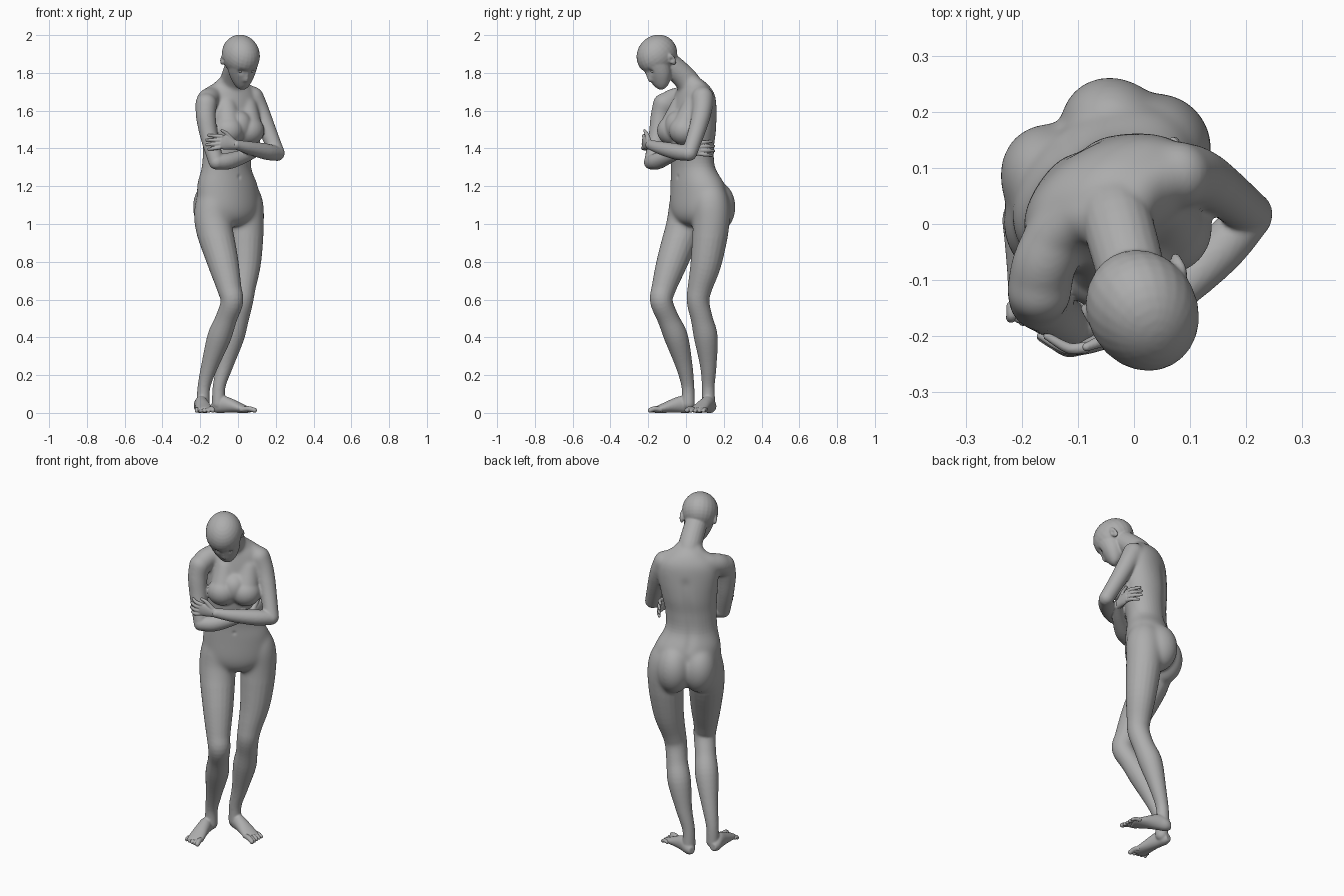
import bpy, bmesh, math
from mathutils import Vector as V, Matrix

if "Cube" in bpy.data.objects:
    bpy.data.objects.remove(bpy.data.objects["Cube"])

skin = bpy.data.materials.new("plain_grey")
skin.diffuse_color = (0.42, 0.42, 0.42, 1)
skin.use_nodes = True
skin.node_tree.nodes["Principled BSDF"].inputs["Base Color"].default_value = skin.diffuse_color
UP = V((0, 0, 1))


def spline(keys, steps=5):
    """Catmull-Rom interpolation of equal-length number rows."""
    out = []
    for i in range(len(keys) - 1):
        p0, p1, p2 = keys[max(i - 1, 0)], keys[i], keys[i + 1]
        p3 = keys[min(i + 2, len(keys) - 1)]
        for s in range(steps):
            t = s / steps
            out.append([0.5 * (2 * b + (c - a) * t + (2 * a - 5 * b + 4 * c - d) * t * t
                        + (3 * b - a - 3 * c + d) * t ** 3)
                        for a, b, c, d in zip(p0, p1, p2, p3)])
    return out + [list(keys[-1])]


def loft(bm, rings, n=24):
    """Skin rings given as (centre, half axis, half axis) and cap both ends."""
    loops = [[bm.verts.new(c + u * math.cos(2 * math.pi * i / n) + w * math.sin(2 * math.pi * i / n))
              for i in range(n)] for c, u, w in rings]
    for a, b in zip(loops, loops[1:]):
        for i in range(n):
            bm.faces.new((a[i], a[(i + 1) % n], b[(i + 1) % n], b[i]))
    bm.faces.new(loops[0][::-1])
    bm.faces.new(loops[-1])


def ball(bm, centre, size, rot=None):
    m = Matrix.Translation(centre) @ (rot or Matrix()) @ Matrix.Diagonal((*size, 1))
    bmesh.ops.create_uvsphere(bm, u_segments=24, v_segments=16, radius=1, matrix=m)


def limb(bm, keys, n=20):
    """Round tube with ball ends along rows of x, y, z, radius."""
    rows = spline(keys)
    pts = [V(r[:3]) for r in rows]
    tang = [(pts[min(i + 1, len(pts) - 1)] - pts[max(i - 1, 0)]).normalized() for i in range(len(pts))]
    u, rings = tang[0].orthogonal().normalized(), []
    for i, (p, t) in enumerate(zip(pts, tang)):
        if i:
            u = tang[i - 1].rotation_difference(t) @ u
        rings.append((p, u * rows[i][3], t.cross(u) * rows[i][3]))
    loft(bm, rings, n)
    for k in (0, -1):
        ball(bm, pts[k], [rows[k][3]] * 3)


def bake(ob):
    dg = bpy.context.evaluated_depsgraph_get()
    me = bpy.data.meshes.new_from_object(ob.evaluated_get(dg))
    ob.modifiers.clear()
    ob.data = me
    me.materials.clear()
    me.materials.append(skin)
    me.polygons.foreach_set("use_smooth", [True] * len(me.polygons))


def finish(bm, name, voxel, smooth):
    """Fuse the overlapping volumes into one smooth skin."""
    bmesh.ops.recalc_face_normals(bm, faces=bm.faces)
    raw = bpy.data.meshes.new(name)
    bm.to_mesh(raw)
    bm.free()
    ob = bpy.data.objects.new(name, raw)
    bpy.context.collection.objects.link(ob)
    rm = ob.modifiers.new("fuse", 'REMESH')
    rm.mode, rm.voxel_size = 'VOXEL', voxel
    sm = ob.modifiers.new("soften", 'SMOOTH')
    sm.factor, sm.iterations = 0.5, smooth
    bake(ob)
    return ob


def soften(ob, low, high, iterations):
    """Blend the joins in a band of heights, fading out at its ends."""
    vg = ob.vertex_groups.new(name="band")
    for v in ob.data.vertices:
        w = min((v.co.z - low) / .04, (high - v.co.z) / .04, 1)
        if w > 0:
            vg.add([v.index], w, 'REPLACE')
    sm = ob.modifiers.new("blend", 'SMOOTH')
    sm.factor, sm.iterations, sm.vertex_group = 0.5, iterations, "band"
    bake(ob)
    ob.vertex_groups.clear()


body = bmesh.new()

# Torso: x, y, z, half width, half depth, yaw in degrees
torso = [(-.045, .06, .99, .07, .06, 37), (-.045, .062, 1.02, .135, .1, 37),
         (-.047, .062, 1.08, .18, .12, 37), (-.056, .062, 1.2, .177, .125, 36),
         (-.061, .037, 1.3, .14, .106, 33), (-.053, .03, 1.4, .139, .11, 30),
         (-.045, .034, 1.5, .152, .116, 28), (-.042, .043, 1.62, .165, .103, 27),
         (-.04, .047, 1.69, .147, .09, 26), (-.038, .04, 1.74, .095, .07, 25),
         (-.035, .025, 1.77, .055, .05, 25)]
rings = []
for x, y, z, a, b, yaw in spline(torso):
    c, s = math.cos(math.radians(yaw)), math.sin(math.radians(yaw))
    rings.append((V((x, y, z)), V((c, s, 0)) * a, V((-s, c, 0)) * b))
loft(body, rings, 40)

# Buttocks, breasts and breastbone
turn = Matrix.Rotation(math.radians(37), 4, 'Z')
for x, y in ((-.03, .155), (-.136, .072)):
    ball(body, (x, y, 1.09), (.098, .113, .14), turn)
for x, y in ((.057, -.008), (-.05, -.072)):
    ball(body, (x, y, 1.495), (.083, .082, .078), turn)
    limb(body, [(x, y, 1.5, .074), (x - .012, y + .045, 1.62, .058)])
ball(body, (.008, -.045, 1.52), (.07, .065, .08), turn)

# Legs
limb(body, [(-.118, .025, 1.21, .072), (-.125, .012, 1.12, .098), (-.13, -.005, 1.0, .1), (-.08, -.073, .8, .083),
            (-.046, -.118, .66, .065), (-.032, -.13, .59, .06), (-.062, -.095, .5, .057),
            (-.1, -.052, .4, .063), (-.15, -.01, .25, .045), (-.18, .01, .14, .034), (-.185, .012, .05, .035)])
limb(body, [(.01, .11, 1.21, .072), (.033, .128, 1.12, .098), (.04, .133, 1.0, .098), (.04, .107, .8, .083),
            (.028, .073, .66, .065), (.02, .064, .59, .06), (0, .083, .5, .058),
            (-.03, .105, .4, .063), (-.07, .118, .25, .044), (-.1, .118, .14, .034), (-.103, .12, .05, .035)])

toes = bmesh.new()


# Feet with five toes each; inner is the big-toe side
def foot(heel, tip, inner):
    heel, tip = V((*heel, 0)), V((*tip, 0))
    d = (tip - heel).normalized()
    w = UP.cross(d) * inner
    prof = [(.004, .03, .018, .02), (.03, .036, .032, .036), (.07, .045, .035, .045),
            (.12, .038, .039, .037), (.17, .026, .044, .026), (.205, .018, .045, .018), (.222, .014, .04, .013)]
    loft(body, [(heel + d * s + UP * z, w * hw, UP * hh) for s, z, hw, hh in spline(prof)])
    for i in range(5):
        o, r = .031 - .018 * i, .014 if i == 0 else .0105
        end = tip - d * (.012 + .009 * i) + w * o * 1.12
        knee = (heel + d * .2 + w * o).lerp(end, .45) + UP * (r + .008)
        limb(toes, [(*(heel + d * .19 + w * o + UP * .018), r), (*knee, r), (*(end + UP * r), r * .9)], 12)


foot((-.208, .047), (-.166, -.207), 1)
foot((-.142, .143), (.113, .032), -1)

# Arms: upper arm and forearm on each side, right shoulder drawn forward
limb(body, [(-.12, .01, 1.675, .058), (-.158, -.065, 1.66, .058), (-.168, -.112, 1.63, .058)])
limb(body, [(-.168, -.118, 1.635, .058), (-.17, -.135, 1.57, .053), (-.152, -.152, 1.46, .047),
            (-.115, -.18, 1.33, .041)])
limb(body, [(-.113, -.182, 1.328, .041), (-.05, -.15, 1.333, .044), (.035, -.084, 1.36, .036),
            (.1, -.02, 1.385, .026)])
limb(body, [(.078, .088, 1.668, .06), (.113, .085, 1.6, .053), (.155, .06, 1.5, .046), (.207, .018, 1.375, .04)])
limb(body, [(.207, .013, 1.373, .039), (.15, -.05, 1.383, .043), (.06, -.135, 1.403, .035),
            (-.01, -.19, 1.42, .026)])

# Neck and the slopes down to the shoulders
limb(body, [(-.042, .045, 1.69, .07), (-.028, -.002, 1.767, .064), (-.004, -.09, 1.85, .061)])
for x, y in ((.07, .085), (-.14, -.02)):
    limb(body, [(-.03, 0, 1.768, .052), ((x - .04) / 2, y / 2 + .022, 1.71, .052), (x, y, 1.68, .05)])

# Head, in a bowed frame: sideways, forward, crown-ward
yaw, pitch = math.radians(29), math.radians(38)
flat = V((math.sin(yaw), -math.cos(yaw), 0))
fwd = flat * math.cos(pitch) - UP * math.sin(pitch)
crown = flat * math.sin(pitch) + UP * math.cos(pitch)
side = crown.cross(fwd)
mid = V((.015, -.154, 1.894))
tilt = Matrix((side, fwd, crown)).transposed().to_4x4()


def at(s, f, u):
    """Head-space point; the lower face leans a little to one side."""
    return mid + side * (s - .12 * min(u, 0)) + fwd * f + crown * u


ball(body, mid, (.098, .115, .104), tilt)
jaw = [(.02, .03, .087, .081), (-.03, .035, .084, .077), (-.07, .044, .077, .07), (-.105, .055, .065, .061),
       (-.138, .07, .045, .044), (-.158, .079, .024, .025)]
loft(body, [(at(0, f, u), side * a, fwd * b) for u, f, a, b in spline(jaw)])
limb(body, [(*at(0, .104, -.03), .009), (*at(0, .114, -.055), .010), (*at(0, .121, -.076), .012)])
for f, u in ((.111, -.104), (.109, -.116)):
    ball(body, at(0, f, u), (.022, .009, .007), tilt)
for m in (-1, 1):
    ball(body, at(m * .011, .113, -.079), (.009, .01, .008), tilt)
    ball(body, at(m * .09, -.015, -.04), (.011, .02, .034), tilt @ Matrix.Rotation(m * .35, 4, 'Z'))

skin_ob = finish(body, "body", .005, 4)
finish(toes, "toes", .003, 2)
soften(skin_ob, .93, 1.3, 90)
soften(skin_ob, 1.56, 1.8, 50)
soften(skin_ob, 1.4, 1.62, 15)
soften(skin_ob, .06, .98, 8)

# Soft hollows: eye sockets, ears, navel and spine as point, radius, push
dents = [(at(m * .035, .107, -.034), .017, fwd * -.010) for m in (-1, 1)]
dents += [(at(m * .103, -.01, -.04), .011, side * m * -.008) for m in (-1, 1)]
dents.append((V((.012, -.052, 1.25)), .011, V((-.3, .6, 0)) * .012))
for x, y, z, a, b, deg in spline(torso)[16:35]:
    back = V((-math.sin(math.radians(deg)), math.cos(math.radians(deg)), 0))
    dents.append((V((x, y, z)) + back * b, .027, back * -.0035))
for v in skin_ob.data.vertices:
    for p, r, push in dents:
        d2 = (v.co - p).length_squared
        if d2 < 6 * r * r:
            v.co += push * math.exp(-d2 / (r * r))
# Closed lids
lids = bmesh.new()
for m in (-1, 1):
    ball(lids, at(m * .035, .087, -.036), (.016, .012, .009), tilt)
finish(lids, "eyelids", .002, 2)


# Hands: palm, four fingers and a thumb; across points to the thumb side
def hand(name, wrist, knuckle, tip, across):
    bm = bmesh.new()
    wrist, knuckle, tip = V(wrist), V(knuckle), V(tip)
    d = (knuckle - wrist).normalized()
    across = (V(across) - d * d.dot(V(across))).normalized()
    out = d.cross(across)
    if out.dot(V((knuckle.x + .05, knuckle.y - .03, 0))) < 0:
        out = -out
    prof = [(-.1, .024, .021), (.3, .03, .018), (.75, .037, .015), (1.05, .036, .011)]
    loft(bm, [(wrist.lerp(knuckle, t), across * a, out * b) for t, a, b in spline(prof)], 20)
    for i in range(4):
        o = .029 - .0195 * i
        reach = (.9, 1, .95, .75)[i]
        k = knuckle + across * o
        e = k + (tip - knuckle) * reach + across * o * .3
        m = k.lerp(e, .5) + out * .012
        limb(bm, [(*k, .0108), (*m, .0098), (*e, .0075)], 12)
    base = wrist.lerp(knuckle, .3) + across * .02
    limb(bm, [(*base, .014), (*(base + d * .035 + across * .028), .011),
              (*(base + d * .065 + across * .04), .008)], 12)
    finish(bm, name, .0032, 2)


hand("left_hand", (-.01, -.19, 1.42), (-.092, -.222, 1.435), (-.168, -.2, 1.432), (0, 0, 1))
hand("right_hand", (.1, -.02, 1.385), (.108, .07, 1.4), (.07, .15, 1.4), (0, 0, 1))
